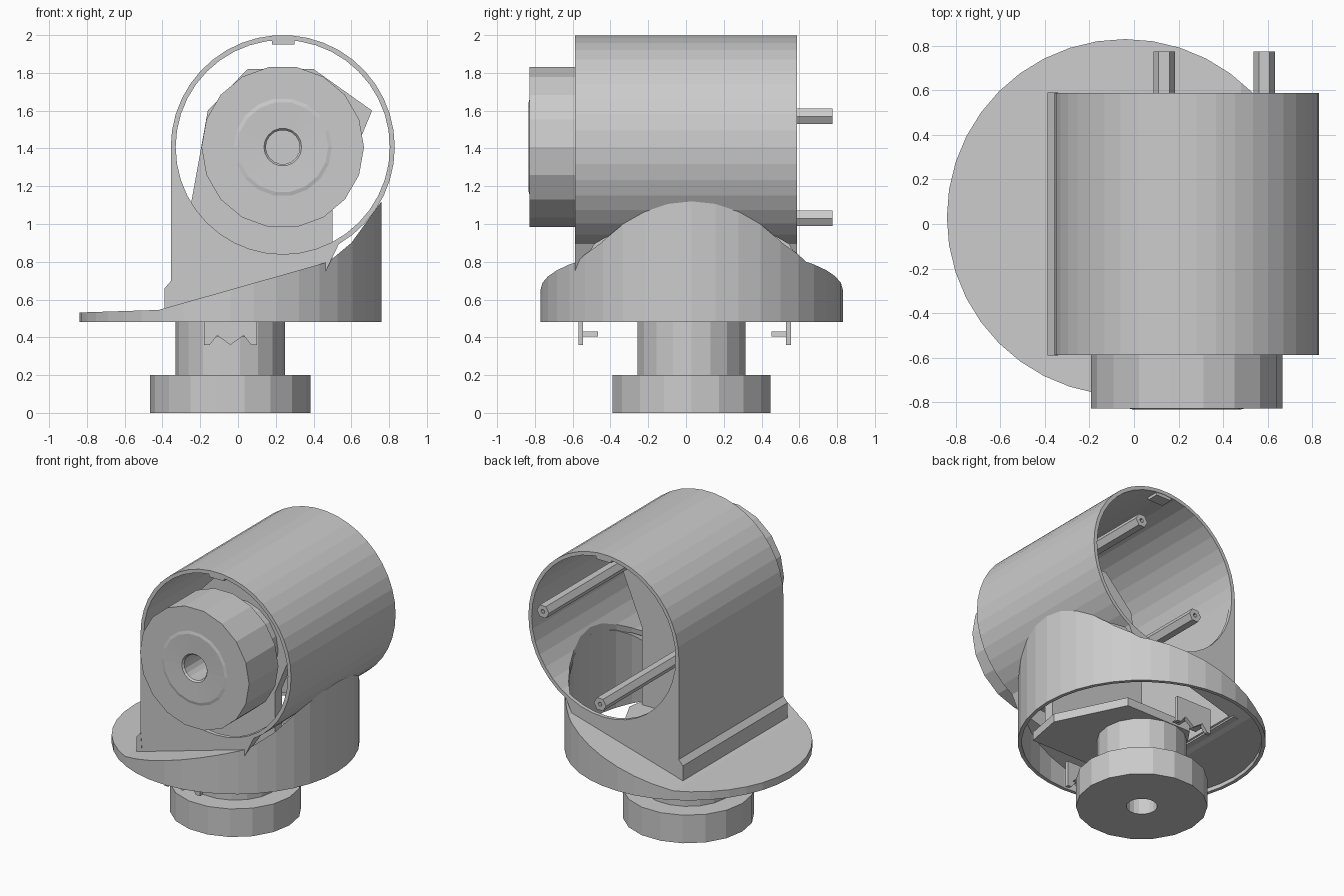
import bpy, bmesh
from math import sin, cos, pi, radians
from mathutils import Matrix, Vector

if "Cube" in bpy.data.objects:
    bpy.data.objects.remove(bpy.data.objects["Cube"])

BASE = (-0.04, 0.03)          # centre of the turntable
AX, AZ, R = 0.237, 1.407, 0.593  # barrel axis and radius


def finish(bm, name, matrix=None):
    if matrix:
        bmesh.ops.transform(bm, matrix=matrix, verts=bm.verts)
    bmesh.ops.recalc_face_normals(bm, faces=bm.faces)
    me = bpy.data.meshes.new(name)
    bm.to_mesh(me)
    bm.free()
    ob = bpy.data.objects.new(name, me)
    bpy.context.collection.objects.link(ob)
    return ob


def prism(name, pts, y0, y1, matrix=None):
    """Extrude an (x, z) outline from y0 to y1."""
    bm = bmesh.new()
    face = bm.faces.new([bm.verts.new((x, y0, z)) for x, z in pts])
    ext = bmesh.ops.extrude_face_region(bm, geom=[face])
    bmesh.ops.translate(bm, vec=(0, y1 - y0, 0),
                        verts=[v for v in ext["geom"] if isinstance(v, bmesh.types.BMVert)])
    return finish(bm, name, matrix)


def box(name, x0, x1, y0, y1, z0, z1):
    return prism(name, [(x0, z0), (x1, z0), (x1, z1), (x0, z1)], y0, y1)


def lathe(name, profile, n, matrix):
    """Spin a closed (radius, height) loop around z."""
    bm = bmesh.new()
    rings = [[bm.verts.new((r * cos(2 * pi * i / n), r * sin(2 * pi * i / n), h))
              for r, h in profile] for i in range(n)]
    m = len(profile)
    for i in range(n):
        a, b = rings[i], rings[(i + 1) % n]
        for j in range(m):
            k = (j + 1) % m
            bm.faces.new((a[j], b[j], b[k], a[k]))
    return finish(bm, name, matrix)


def disc(name, r, z0, z1, n=40):
    bm = bmesh.new()
    bmesh.ops.create_cone(bm, cap_ends=True, segments=n, radius1=r, radius2=r, depth=z1 - z0)
    return finish(bm, name, Matrix.Translation((*BASE, (z0 + z1) / 2)))


def boolean(ob, other, op):
    mod = ob.modifiers.new("bool", 'BOOLEAN')
    mod.operation, mod.solver, mod.object = op, 'EXACT', other
    dg = bpy.context.evaluated_depsgraph_get()
    me = bpy.data.meshes.new_from_object(ob.evaluated_get(dg))
    ob.modifiers.clear()
    ob.data = me
    bpy.data.objects.remove(other)
    return ob


def arc(r, a0, a1, n):
    return [(AX + r * cos(radians(a0 + (a1 - a0) * i / n)),
             AZ + r * sin(radians(a0 + (a1 - a0) * i / n))) for i in range(n + 1)]


def dome(name, r, drop, z0):
    """Turntable cover: round plan cut by the sloping side profile."""
    top = [(-0.95, 0.528), (-0.42, 0.545), (0.48, 0.80), (0.60, 0.90), (0.76, 1.12), (0.90, 1.32)]
    pts = [(-0.95, z0)] + [(x, z - drop) for x, z in top] + [(0.90, z0)]
    return boolean(disc(name, r, z0 - 0.1, 1.6), prism("cut", pts, -1, 1.1), 'INTERSECT')


# Housing: barrel with flat left wall, merged with the sloping cover, then hollowed
outline = arc(R, 180, -60, 28) + [(0.44, 0.70), (AX - R, 0.50)]
housing = prism("housing", outline, -0.588, 0.588)
boolean(housing, dome("cover", 0.80, 0, 0.48), 'UNION')
boolean(housing, dome("cover_hollow", 0.775, 0.025, 0.40), 'DIFFERENCE')
throat = boolean(disc("throat", 0.773, 0.42, AZ), box("cut", -0.33, 0.95, -0.56, 0.56, 0.38, 1.5),
                 'INTERSECT')
boolean(housing, throat, 'DIFFERENCE')
boolean(housing, prism("bore", arc(R - 0.026, 0, 351, 39), -0.9, 0.9), 'DIFFERENCE')

# Moulding along the foot of the left wall
prism("wall_foot_strip", [(-0.388, 0.53), (-0.388, 0.66), (-0.354, 0.70), (-0.34, 0.53)],
      -0.59, 0.59)

# Lower wheel with shaft, and upper wheel with shaft
lathe("base_wheel", [(0.1, 0), (0.425, 0), (0.425, 0.2), (0.29, 0.2), (0.29, 0.5), (0.1, 0.5)],
      18, Matrix.Translation((*BASE, 0)))
lathe("front_wheel", [(0.09, 0.012), (0.10, 0), (0.24, -0.005), (0.26, 0), (0.43, 0), (0.43, 0.33),
                      (0.29, 0.33), (0.29, 0.54), (0.09, 0.54)],
      18, Matrix.Translation((AX, -0.828, AZ)) @ Matrix.Rotation(-pi / 2, 4, 'X'))

# L-shaped inner bracket: upright plate and foot plate
prism("bracket_upright", [(-0.25, 0.52), (0.50, 0.52), (0.50, 1.10), (0.71, 1.60), (0.40, 1.82),
                          (0.05, 1.82), (-0.16, 1.60), (-0.25, 1.10)], -0.30, -0.22)
flat = Matrix.Rotation(-pi / 2, 4, 'X')   # (x, y, z) -> (x, z, -y)
prism("bracket_foot", [(-0.27, -0.42), (0.50, -0.42), (0.55, -0.15), (0.32, 0.32),
                       (-0.20, 0.32), (-0.27, 0.22)], -0.55, -0.49, flat)

# Hexagonal rods with a small screw hole, reaching out of the back
for name, x, z in (("upper_rod", 0.585, 1.57), ("lower_rod", 0.135, 1.03)):
    lathe(name, [(0.015, 0), (0.048, 0), (0.048, 1.0), (0.015, 1.0)], 6,
          Matrix.Translation((x, -0.225, z)) @ Matrix.Rotation(-pi / 2, 4, 'X'))

# Snap tabs inside the top of both barrel ends
for s in (-1, 1):
    y0, y1 = sorted((s * 0.50, s * 0.585))
    box("barrel_tab", 0.18, 0.30, y0, y1, 1.95, 1.985)

# Clips under the cover, front and back, each with two barbs
clip = [(-0.18, 0.62), (-0.18, 0.36), (-0.15, 0.36), (-0.11, 0.41), (-0.04, 0.36),
        (0.03, 0.41), (0.07, 0.36), (0.10, 0.36), (0.10, 0.62)]
low_clip = [(x, min(z, 0.54)) for x, z in clip]
for s, y in ((-1, -0.557), (1, 0.542)):
    prism("clip", low_clip, y - 0.013, y + 0.013)
    for x in (-0.11, 0.03):
        y0, y1 = sorted((y, y - s * 0.09))
        prism("clip_barb", [(x - 0.03, 0.405), (x + 0.03, 0.405), (x, 0.43)], y0, y1)
